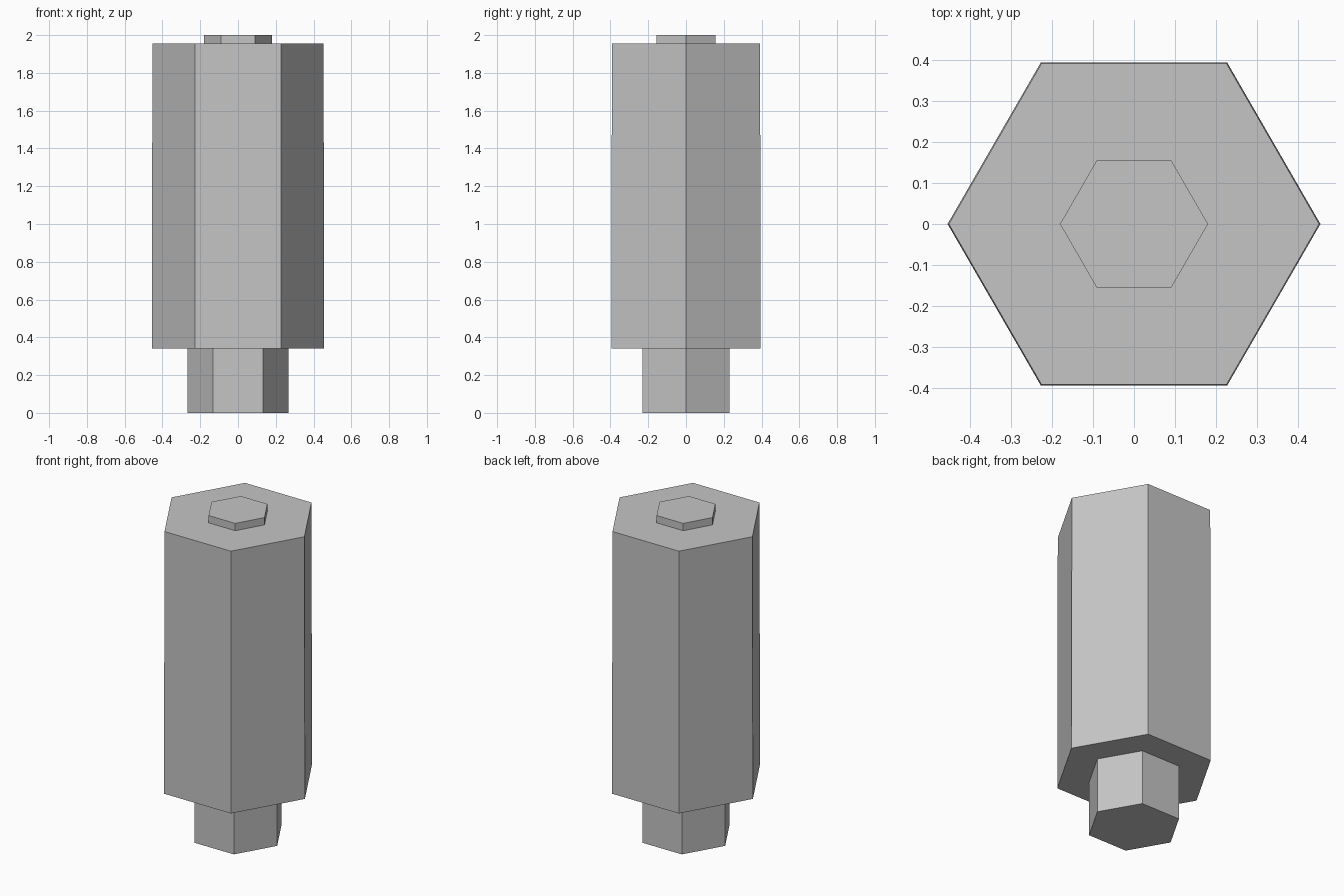
import bpy
import math

cube = bpy.data.objects.get("Cube")
if cube:
    bpy.data.objects.remove(cube, do_unlink=True)

# Plain grey material
grey = bpy.data.materials.new("light_grey")
grey.use_nodes = True
colour = (0.56, 0.56, 0.56, 1.0)
grey.diffuse_color = colour
bsdf = next(n for n in grey.node_tree.nodes if n.type == "BSDF_PRINCIPLED")
bsdf.inputs["Base Color"].default_value = colour


def hex_prism(name, bottom, top, r_bottom, r_top):
    """Six-sided prism with a corner pointing along +x."""
    bpy.ops.mesh.primitive_cone_add(
        vertices=6, radius1=r_bottom, radius2=r_top, depth=top - bottom,
        location=(0, 0, (bottom + top) / 2), rotation=(0, 0, math.pi / 2))
    obj = bpy.context.object
    obj.name = name
    obj.data.materials.append(grey)
    return obj


# Narrow foot, very slightly tapered body, small top button
hex_prism("foot", 0.0, 0.34, 0.267, 0.267)
hex_prism("body", 0.34, 1.955, 0.456, 0.453)
hex_prism("top_button", 1.955, 2.0, 0.181, 0.181)
